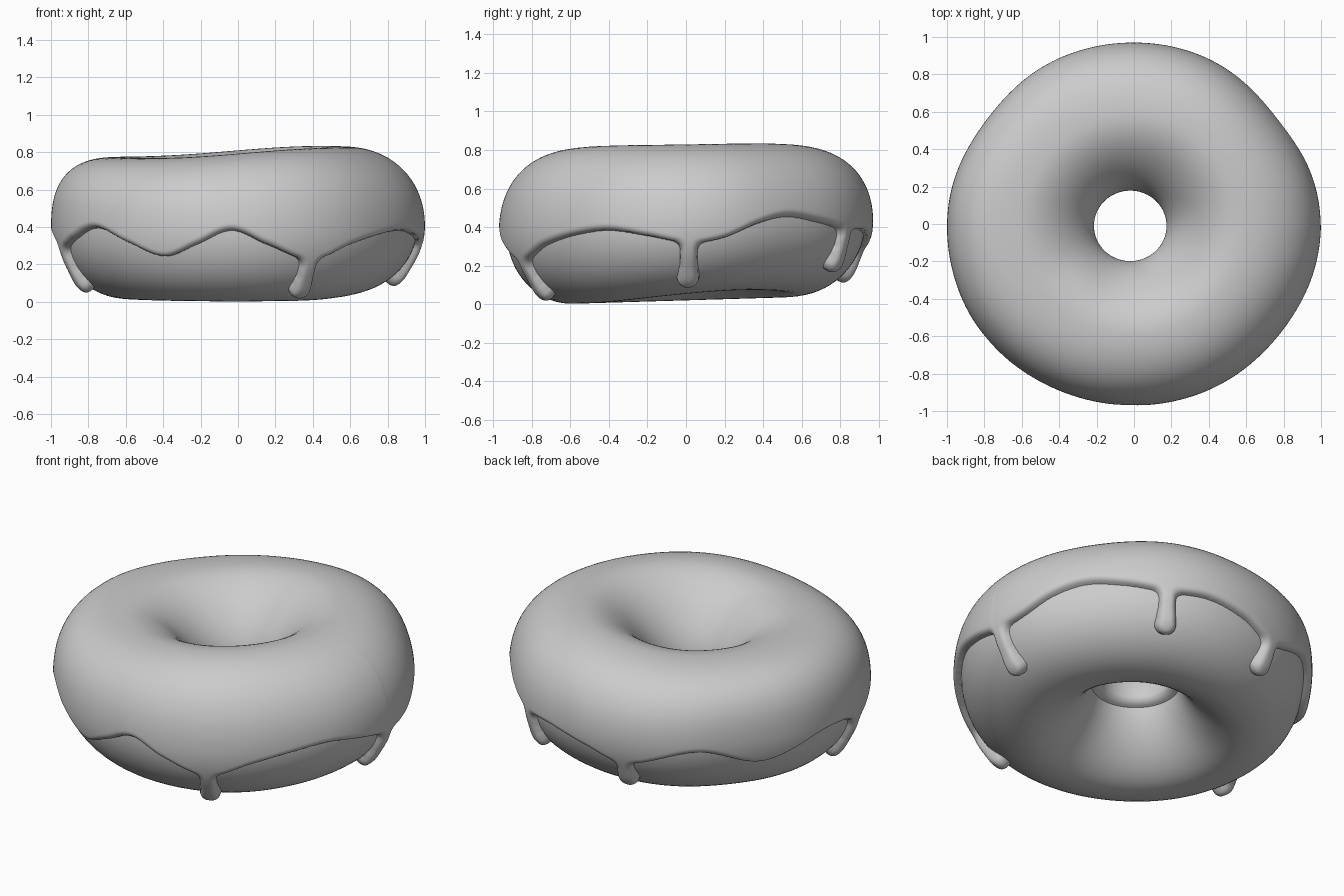
import bpy
import bmesh
from math import sin, cos, asin, radians, degrees, sqrt, exp, pi, hypot

if "Cube" in bpy.data.objects:
    bpy.data.objects.remove(bpy.data.objects["Cube"], do_unlink=True)

RING, HALF_W, HALF_H, MID_Z = 0.585, 0.355, 0.385, 0.405
ICING = 0.04
ARC = 0.38       # mean tube radius, turns tube angle into surface distance
INNER = radians(190)

# Wavy icing hem: (angle around the ring, height)
HEM = [(1, .30), (12, .33), (24, .42), (35, .46), (48, .43), (62, .38),
       (76, .38), (90, .33), (103, .265), (128, .37), (150, .265), (173, .36),
       (185, .35), (197, .28), (207, .33), (220, .395), (233, .31), (246, .23),
       (257, .30), (268, .38), (279, .30), (294, .21), (309, .30),
       (322, .355), (335, .38), (348, .345)]
# Drips: (angle around the ring, tube angle of the drop)
DRIPS = [(1, -48), (62, -35), (103, -42), (196, -48), (294, -52)]
# Hand-made unevenness of the outer wall: (angle, spread, push)
LOBES = [(144, 20, -0.024), (38, 22, -0.034), (215, 22, 0.01), (322, 20, -0.012)]

paint = bpy.data.materials.new("plain_grey")
paint.use_nodes = True
paint.diffuse_color = (0.6, 0.6, 0.6, 1)
paint.node_tree.nodes["Principled BSDF"].inputs["Base Color"].default_value = (0.6, 0.6, 0.6, 1)


def ring_point(theta, phi, lift=0.0):
    """Point on the slightly uneven ring, lifted off the dough."""
    inner = (1 - cos(phi)) / 2
    upper, lower = max(0.0, sin(phi)), max(0.0, -sin(phi))
    # Fuller shoulder, most of all on the -x side
    full = 0.012 + 0.016 * max(0.0, -cos(theta))
    shoulder = full * sin(2 * phi) ** 2 if 0 < phi < pi / 2 else 0.0
    r = RING + (HALF_W + lift + shoulder) * cos(phi)
    turn = degrees(theta) % 360
    r += (1 - inner) * sum(push * exp(-((turn - a) / spread) ** 2)
                           for a, spread, push in LOBES)
    z = MID_Z + (HALF_H + lift + shoulder) * sin(phi)
    x = 1.02 * r * cos(theta) - 0.02 * inner
    y = 0.99 * r * sin(theta) - 0.01 * inner
    # Leaning top, raised patch underneath, funnel-shaped hole
    z += 0.03 * y * (1 - 0.5 * upper) + (0.028 * sin(3 * x) - 0.029) * upper
    z += 0.045 * lower * max(0, cos(theta - radians(30))) ** 2
    z += 0.08 * max(0, 2 * inner - 1) ** 2 * (lower - upper)
    # Soft lump beside the hole
    z += 0.015 * upper * exp(-((x + 0.24) ** 2 + (y + 0.27) ** 2) / 0.016)
    return x, y, z


def hem_height(deg):
    """Smooth closed curve through the hem points."""
    n = len(HEM)
    deg = (deg - HEM[0][0]) % 360 + HEM[0][0]
    i = max(k for k in range(n) if HEM[k][0] <= deg)

    def key(k):
        return HEM[k % n][0] + 360 * (k // n), HEM[k % n][1]

    (a0, z0), (a1, z1), (a2, z2), (a3, z3) = [key(i + k) for k in (-1, 0, 1, 2)]
    w = a2 - a1
    t = (deg - a1) / w
    m1, m2 = (z2 - z0) / (a2 - a0) * w, (z3 - z1) / (a3 - a1) * w
    return ((2 * t**3 - 3 * t**2 + 1) * z1 + (t**3 - 2 * t**2 + t) * m1
            + (3 * t**2 - 2 * t**3) * z2 + (t**3 - t**2) * m2)


def hem_angle(theta):
    z = hem_height(degrees(theta)) - MID_Z - 0.03 * sin(theta)
    return asin(z / (HALF_H + ICING))


def smooth_max(a, b, k=0.05):
    h = max(k - abs(a - b), 0) / k
    return max(a, b) + h * h * k / 4


def icing_depth(theta, phi, hem, slope):
    """Distance inside the icing outline, and how much drop bulge applies."""
    depth = ARC * (phi - hem) / sqrt(1 + slope * slope)
    bulge = 0.0
    if phi < 0.6:
        r = RING + (HALF_W + ICING) * cos(phi)
        for angle, tip in DRIPS:
            u = ((theta - radians(angle) + pi) % (2 * pi) - pi) * r
            if abs(u) > 0.25:
                continue
            below = ARC * (phi - radians(tip))
            mix = min(1, max(0, below / 0.1))
            radius = 0.06 - 0.013 * mix
            gap = hypot(u, min(0, below))
            depth = smooth_max(depth, radius - gap)
            bulge = max(bulge, exp(-(u * u + below * below) / 0.004))
    return min(depth, ARC * (INNER - phi)), bulge


def icing_lift(depth, bulge):
    if depth < 0:
        return max(-0.03, 3 * depth)
    edge = min(1, depth / 0.035)
    return (ICING + 0.015 * bulge) * sqrt(1 - (1 - edge) ** 2)


def make_grid(name, columns, phis, closed, point, keep=None):
    """Wrap a grid around the ring; keep() can drop unused faces."""
    bm = bmesh.new()
    grid = [[bm.verts.new(p) for p in point(2 * pi * i / columns, phis)]
            for i in range(columns)]
    rows = len(phis)
    for i in range(columns):
        nxt = (i + 1) % columns
        for j in range(rows if closed else rows - 1):
            k = (j + 1) % rows
            if keep is None or any(keep(a, b) for a in (i, nxt) for b in (j, k)):
                bm.faces.new((grid[i][j], grid[nxt][j], grid[nxt][k], grid[i][k]))
    loose = [v for v in bm.verts if not v.link_faces]
    bmesh.ops.delete(bm, geom=loose, context="VERTS")
    for f in bm.faces:
        f.smooth = True
    mesh = bpy.data.meshes.new(name)
    bm.to_mesh(mesh)
    bm.free()
    mesh.materials.append(paint)
    obj = bpy.data.objects.new(name, mesh)
    bpy.context.collection.objects.link(obj)


# Dough ring
make_grid("dough", 160, [2 * pi * j / 72 for j in range(72)], True,
          lambda theta, phis: [ring_point(theta, p) for p in phis])

# Icing with wavy hem and drips, finer rows where the hem runs
low, high, end = radians(-70), radians(25), INNER + 0.06
icing_phis = [low + (high - low) * j / 88 for j in range(88)]
icing_phis += [high + (end - high) * j / 44 for j in range(45)]
depths = []


def icing_column(theta, phis):
    hem = hem_angle(theta)
    step = 0.01
    slope = ARC * (hem_angle(theta + step) - hem_angle(theta - step)) / (2 * step)
    points, column = [], []
    for phi in phis:
        depth, bulge = icing_depth(theta, phi, hem, slope)
        column.append(depth)
        points.append(ring_point(theta, phi, icing_lift(depth, bulge)))
    depths.append(column)
    return points


make_grid("icing", 640, icing_phis, False, icing_column,
          lambda i, j: depths[i][j] > -0.004)
